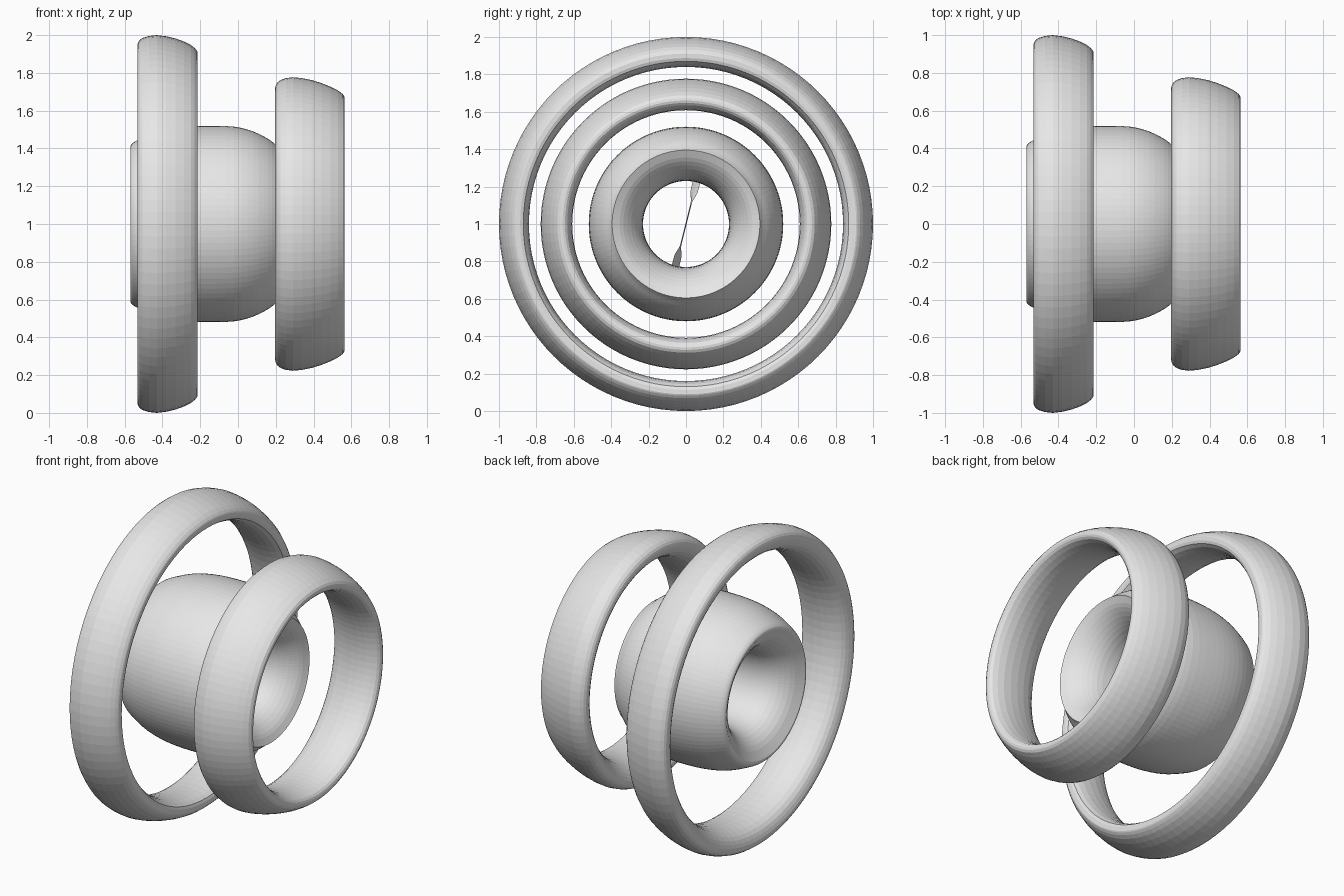
import bpy, bmesh, math
from mathutils import Vector

if "Cube" in bpy.data.objects:
    bpy.data.objects.remove(bpy.data.objects["Cube"])

SEG = 96
CENTRE_Z = 1.0

grey = bpy.data.materials.new("light grey")
grey.diffuse_color = (0.8, 0.8, 0.8, 1)
grey.use_nodes = True
grey.node_tree.nodes["Principled BSDF"].inputs["Base Color"].default_value = grey.diffuse_color


def finish(bm, name):
    bmesh.ops.recalc_face_normals(bm, faces=bm.faces)
    mesh = bpy.data.meshes.new(name)
    bm.to_mesh(mesh)
    bm.free()
    obj = bpy.data.objects.new(name, mesh)
    obj.location.z = CENTRE_Z
    mesh.materials.append(grey)
    bpy.context.collection.objects.link(obj)
    return obj


def smooth_path(points, steps):
    """Catmull-Rom curve through (x, radius) points."""
    p = [Vector(q) for q in points]
    p = [2 * p[0] - p[1]] + p + [2 * p[-1] - p[-2]]
    out = []
    for i in range(1, len(p) - 2):
        a, b, c, d = p[i - 1:i + 3]
        for s in range(steps):
            t = s / steps
            out.append(0.5 * (2 * b + (c - a) * t + (2 * a - 5 * b + 4 * c - d) * t * t
                              + (3 * b - a - 3 * c + d) * t ** 3))
    out.append(p[-2])
    return out


def revolve(name, profile):
    """Turn a closed (x, radius) profile round the x axis."""
    bm = bmesh.new()
    rings = []
    for k in range(SEG):
        a = 2 * math.pi * k / SEG
        rings.append([bm.verts.new((x, r * math.cos(a), r * math.sin(a))) for x, r in profile])
    n = len(profile)
    for k in range(SEG):
        r0, r1 = rings[k], rings[(k + 1) % SEG]
        for j in range(n):
            i = (j + 1) % n
            bm.faces.new((r0[j], r0[i], r1[i], r1[j]))
    return finish(bm, name)


def duct(name, outer, inner, steps):
    """Outer skin runs left to right, inner skin right to left."""
    profile = smooth_path(outer, steps) + smooth_path(inner, steps)
    clean = [profile[0]]
    for q in profile[1:]:
        if (q - clean[-1]).length > 1e-4 and (q - profile[0]).length > 1e-4:
            clean.append(q)
    revolve(name, clean)


# central hub with flared bore
duct("hub_duct",
     [(-0.57, 0.40), (-0.565, 0.42), (-0.53, 0.445), (-0.42, 0.49), (-0.30, 0.513),
      (-0.17, 0.52), (-0.02, 0.515), (0.08, 0.49), (0.16, 0.45), (0.21, 0.412), (0.235, 0.395)],
     [(0.235, 0.395), (0.20, 0.335), (0.13, 0.275), (0.04, 0.24), (-0.12, 0.23),
      (-0.33, 0.235), (-0.44, 0.26), (-0.52, 0.32), (-0.57, 0.40)], 3)

# large ring
duct("large_ring",
     [(-0.533, 0.935), (-0.53, 0.96), (-0.505, 0.985), (-0.43, 1.0), (-0.33, 0.982),
      (-0.25, 0.948), (-0.218, 0.918), (-0.215, 0.905)],
     [(-0.215, 0.905), (-0.222, 0.87), (-0.28, 0.845), (-0.38, 0.84), (-0.47, 0.86),
      (-0.515, 0.895), (-0.533, 0.935)], 2)

# small ring
duct("small_ring",
     [(0.197, 0.71), (0.20, 0.735), (0.225, 0.762), (0.29, 0.777), (0.39, 0.762),
      (0.49, 0.727), (0.555, 0.688), (0.565, 0.66)],
     [(0.565, 0.66), (0.55, 0.635), (0.48, 0.612), (0.38, 0.61), (0.28, 0.63),
      (0.22, 0.67), (0.197, 0.71)], 2)


# twisted two-ended blade across the bore
def propeller(name, x0=-0.2, lean=math.radians(14), steps=24, thick=0.006):
    bm = bmesh.new()
    axis = Vector((0, math.sin(lean), math.cos(lean)))
    side = Vector((0, math.cos(lean), -math.sin(lean)))
    sections = []
    for k in range(steps + 1):
        r = -0.232 + 0.464 * k / steps
        t = min(1, max(0, (abs(r) - 0.10) / 0.08))
        twist = math.radians(30) * t * t * (3 - 2 * t)
        chord = 0.05 + 0.03 * t
        sgn = 1 if r >= 0 else -1
        along = Vector((math.cos(twist), 0, 0)) + side * (sgn * math.sin(twist))
        across = Vector((-sgn * math.sin(twist), 0, 0)) + side * math.cos(twist)
        c = Vector((x0, 0, 0)) + axis * r
        sections.append([bm.verts.new(c + along * (u * chord / 2) + across * (v * thick / 2))
                         for u, v in ((-1, 0), (0, 1), (1, 0), (0, -1))])
    for a, b in zip(sections, sections[1:]):
        for j in range(4):
            i = (j + 1) % 4
            bm.faces.new((a[j], a[i], b[i], b[j]))
    bm.faces.new(sections[0])
    bm.faces.new(sections[-1])
    finish(bm, name)


propeller("bore_blade")
